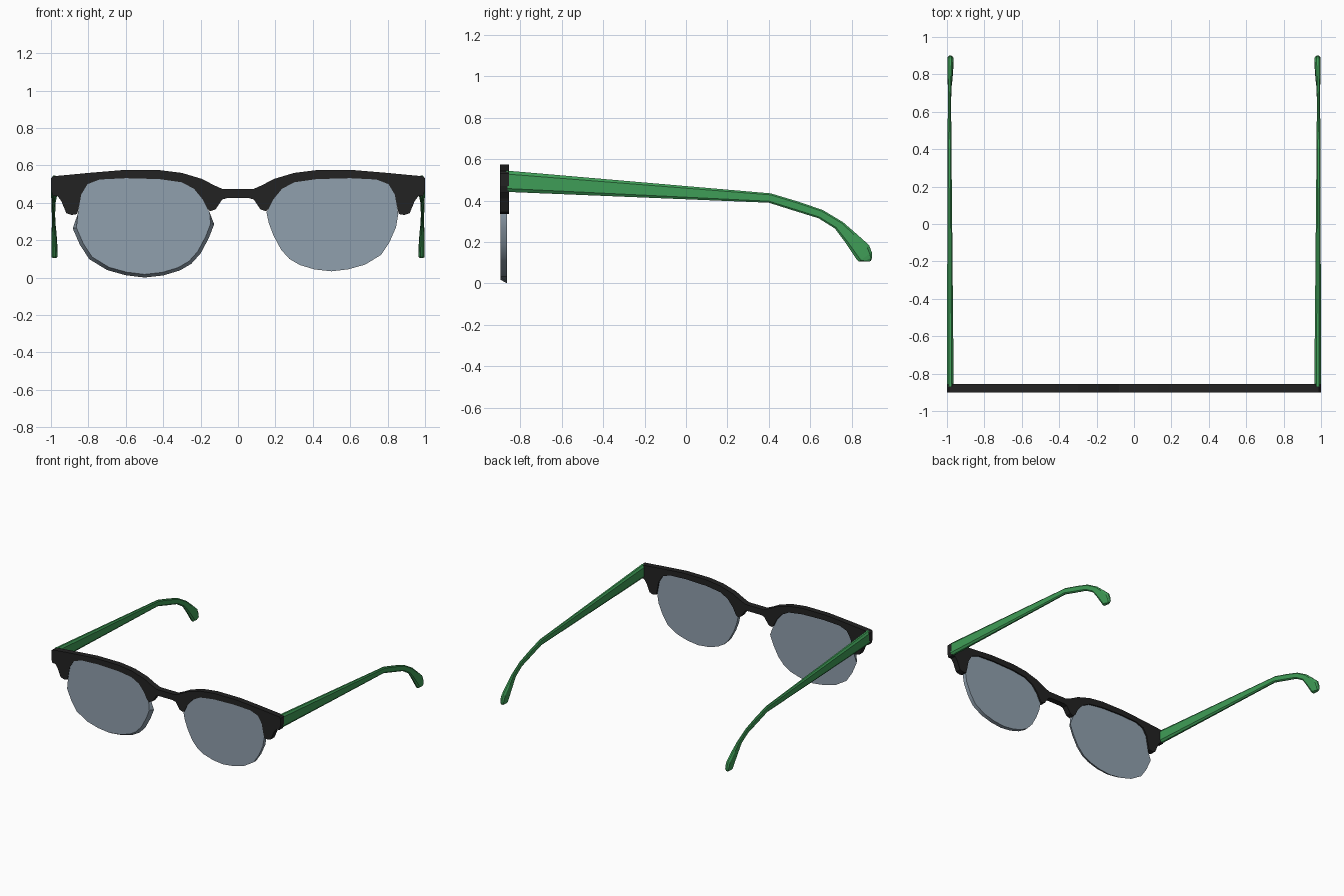
import bpy, bmesh, math

cube = bpy.data.objects.get("Cube")
if cube:
    bpy.data.objects.remove(cube, do_unlink=True)


def material(name, rgb, alpha=1.0):
    m = bpy.data.materials.new(name)
    m.use_nodes = True
    m.diffuse_color = (*rgb, alpha)
    bsdf = m.node_tree.nodes["Principled BSDF"]
    bsdf.inputs["Base Color"].default_value = (*rgb, 1)
    bsdf.inputs["Alpha"].default_value = alpha
    bsdf.inputs["Roughness"].default_value = 0.5
    return m


black = material("black plastic", (0.016, 0.016, 0.016))
green = material("green plastic", (0.05, 0.34, 0.095))
tint = material("grey lens", (0.28, 0.35, 0.42), 0.5)


def loft(name, rings, mat, smooth=False):
    """Join matching rings of points into a closed, capped solid."""
    bm = bmesh.new()
    loops = [[bm.verts.new(p) for p in ring] for ring in rings]
    n = len(loops[0])
    for a, b in zip(loops, loops[1:]):
        for i in range(n):
            j = (i + 1) % n
            bm.faces.new((a[i], a[j], b[j], b[i]))
    bm.faces.new(loops[0][::-1])
    bm.faces.new(loops[-1])
    bmesh.ops.recalc_face_normals(bm, faces=bm.faces)
    me = bpy.data.meshes.new(name)
    bm.to_mesh(me)
    bm.free()
    me.materials.append(mat)
    ob = bpy.data.objects.new(name, me)
    bpy.context.collection.objects.link(ob)
    if smooth:
        bpy.ops.object.select_all(action="DESELECT")
        ob.select_set(True)
        bpy.context.view_layer.objects.active = ob
        bpy.ops.object.shade_smooth_by_angle(angle=math.radians(30))
    return ob


# Browline frame: half outline in x, z, mirrored across the bridge
brow = [(.08, .473), (.13, .495), (.19, .527), (.30, .56), (.42, .575), (.62, .575),
        (.80, .56), (.99, .542), (1.0, .532), (1.0, .47), (.99, .437), (.965, .437),
        (.945, .41), (.918, .345), (.89, .335), (.86, .34)]
rim = [(.85, .38), (.838, .445), (.805, .50), (.74, .525), (.60, .532), (.42, .527),
       (.30, .51), (.235, .475), (.19, .42), (.165, .37)]
nose = [(.15, .355), (.12, .365), (.10, .395), (.085, .418), (.06, .425)]
half = brow + rim + nose
outline = half + [(-x, z) for x, z in reversed(half)]
loft("browline_frame", [[(x, y, z) for x, z in outline] for y in (-.90, -.855)], black)

# Lenses: upper edge follows the rim, lower edge hangs free
lower = [(.152, .35), (.165, .29), (.19, .225), (.23, .15), (.275, .10), (.33, .068),
         (.41, .044), (.50, .034), (.59, .045), (.68, .07), (.765, .122), (.81, .19),
         (.845, .27), (.857, .34)]
lens = rim + lower


def lens_ring(side, y, grow):
    # Spread the free lower edge outward from the lens centre
    ring = []
    for x, z in lens:
        k = 1 + (grow if z < .34 else 0)
        ring.append((side * (.5 + (x - .5) * k), y, .33 + (z - .33) * k))
    return ring


loft("left_lens", [lens_ring(1, -.897, 0), lens_ring(1, -.866, 0)], tint, True)
loft("right_lens", [lens_ring(-1, -.897, .055), lens_ring(-1, -.866, .112)], tint, True)

# Temple arms: upper y, z, lower y, z, inner x, outer x at each station
stations = [(-.868, .545, -.862, .442, .964, 1.0),
            (.41, .435, .40, .39, .976, .997),
            (.54, .396, .53, .349, .977, .996),
            (.66, .355, .64, .315, .978, .995),
            (.76, .295, .72, .265, .976, .995),
            (.82, .243, .77, .198, .970, .997),
            (.885, .185, .825, .115, .966, .998),
            (.898, .15, .835, .105, .966, .998),
            (.90, .125, .86, .105, .968, .996),
            (.893, .108, .88, .105, .974, .990)]


def arm_ring(side, station):
    # Rectangle with chamfered corners
    yt, zt, yb, zb, x0, x1 = station
    ring = []
    for u, v in ((.3, 0), (.7, 0), (1, .16), (1, .84), (.7, 1), (.3, 1), (0, .84), (0, .16)):
        ring.append((side * (x0 + (x1 - x0) * u), yb + (yt - yb) * v, zb + (zt - zb) * v))
    return ring


for side, name in ((1, "left_temple_arm"), (-1, "right_temple_arm")):
    loft(name, [arm_ring(side, s) for s in stations], green)
